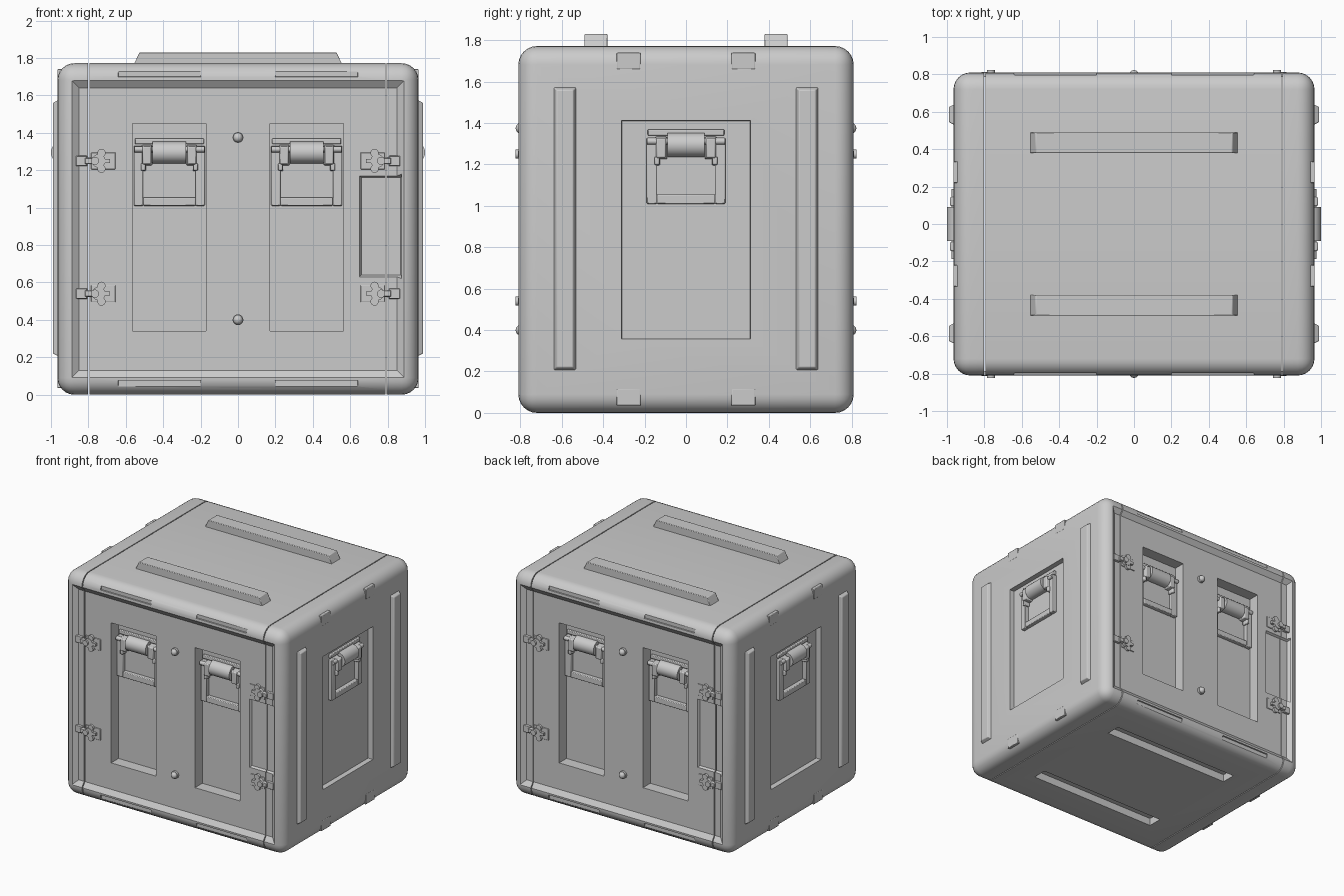
import bpy, bmesh
from math import radians, pi
from mathutils import Matrix, Vector

if "Cube" in bpy.data.objects:
    bpy.data.objects.remove(bpy.data.objects["Cube"])

# Parts are built facing the front (-y) and turned onto the other faces.
TURN = {n: Matrix.Rotation(radians(a), 4, 'Z')
        for n, a in (("front", 0), ("right", 90), ("back", 180), ("left", 270))}
TURN["top"] = Matrix.Rotation(radians(-90), 4, 'X')
TURN["bottom"] = Matrix.Rotation(radians(90), 4, 'X')


def block(bm, u0, u1, v0, v1, inner, outer, taper=0.0):
    """Slab from depth inner to outer; its outer face shrinks by taper."""
    vs = []
    for d, t in ((inner, 0), (outer, taper)):
        for u, v in ((u0 + t, v0 + t), (u1 - t, v0 + t), (u1 - t, v1 - t), (u0 + t, v1 - t)):
            vs.append(bm.verts.new((u, -d, v)))
    for f in ((0, 1, 2, 3), (7, 6, 5, 4), (0, 4, 5, 1), (1, 5, 6, 2), (2, 6, 7, 3), (3, 7, 4, 0)):
        bm.faces.new([vs[i] for i in f])


def rod(bm, centre, radius, length, axis, sides=20):
    rot = Matrix.Rotation(pi / 2, 4, 'Y' if axis == 'X' else 'X')
    bmesh.ops.create_cone(bm, cap_ends=True, segments=sides, radius1=radius, radius2=radius,
                          depth=length, matrix=Matrix.Translation(centre) @ rot)


def finish(name, bm, face="front", bevel=0.0):
    bm.transform(TURN[face])
    bmesh.ops.recalc_face_normals(bm, faces=bm.faces)
    me = bpy.data.meshes.new(name)
    bm.to_mesh(me)
    bm.free()
    ob = bpy.data.objects.new(name, me)
    bpy.context.collection.objects.link(ob)
    me.shade_smooth()
    me.set_sharp_from_angle(angle=radians(32))
    if bevel:
        m = ob.modifiers.new("bevel", 'BEVEL')
        m.width, m.segments, m.limit_method = bevel, 2, 'ANGLE'
    return ob


def slab(name, face, *dims, bevel=0.0):
    bm = bmesh.new()
    block(bm, *dims)
    return finish(name, bm, face, bevel)


# Cutters: sunken faces, handle recesses, latch reliefs, edge notches, stacking grooves
cutters = []


def cut(face, *dims):
    ob = slab("cutter", face, *dims)
    ob.hide_render = True
    cutters.append(ob)


for face in ("front", "back"):
    cut(face, -0.85, 0.85, 0.13, 1.64, 0.782, 0.832, -0.07)
    for s in (-1, 1):
        u0, u1 = sorted((s * 0.17, s * 0.565))
        cut(face, u0, u1, 0.34, 1.45, 0.69, 0.86)
        u0, u1 = sorted((s * 0.2, s * 0.64))
        cut(face, u0, u1, 1.70, 1.75, 0.797, 0.86, -0.005)
        cut(face, u0, u1, 0.025, 0.075, 0.797, 0.86, -0.005)
    cut(face, 0.66, 0.87, 0.64, 1.16, 0.765, 0.80, -0.02)
for face in ("right", "left"):
    cut(face, -0.31, 0.31, 0.36, 1.41, 0.925, 1.01, -0.004)
for s in (-1, 1):
    v0, v1 = sorted((s * 0.375, s * 0.49))
    cut("bottom", -0.57, 0.57, v0, v1, -0.06, 0.03)

# Shell: one rounded box sliced into a middle body and two end lids
def shell(name, x0, x1):
    bm = bmesh.new()
    bmesh.ops.create_cube(bm, size=1)
    bmesh.ops.scale(bm, vec=(1.93, 1.62, 1.772), verts=bm.verts)
    bmesh.ops.translate(bm, vec=(0, 0, 0.886), verts=bm.verts)
    bmesh.ops.bevel(bm, geom=bm.edges[:], offset=0.09, segments=6, profile=0.5, affect='EDGES')
    for x, n in ((x0, -1), (x1, 1)):
        if abs(x) < 0.96:
            r = bmesh.ops.bisect_plane(bm, geom=bm.verts[:] + bm.edges[:] + bm.faces[:],
                                       plane_co=Vector((x, 0, 0)), plane_no=Vector((n, 0, 0)),
                                       clear_outer=True)
            edges = [e for e in r["geom_cut"] if isinstance(e, bmesh.types.BMEdge)]
            bmesh.ops.contextual_create(bm, geom=edges)
    ob = finish(name, bm)
    for c in cutters:
        m = ob.modifiers.new("cut", 'BOOLEAN')
        m.operation, m.solver, m.object = 'DIFFERENCE', 'EXACT', c
    bpy.context.view_layer.update()
    me = bpy.data.meshes.new_from_object(ob.evaluated_get(bpy.context.evaluated_depsgraph_get()))
    ob.modifiers.clear()
    ob.data = me
    me.shade_smooth()
    me.set_sharp_from_angle(angle=radians(32))


shell("case_body", -0.795, 0.788)
shell("left_lid", -1, -0.802)
shell("right_lid", 0.795, 1)
for c in cutters:
    bpy.data.objects.remove(c)

# Stacking ribs on the top
for s in (-1, 1):
    v0, v1 = sorted((s * 0.38, s * 0.49))
    bm = bmesh.new()
    block(bm, -0.56, 0.56, v0, v1, 1.76, 1.83)
    for v in bm.verts:
        if v.co.y < -1.8:
            v.co.x *= 0.94
    finish("top_rib", bm, "top", 0.004)

# Upright side ribs and corner lugs on the lids
for face in ("right", "left"):
    for s in (-1, 1):
        u0, u1 = sorted((s * 0.525, s * 0.645))
        slab("side_rib", face, u0, u1, 0.20, 1.58, 0.95, 0.99, 0.02, bevel=0.005)
        u0, u1 = sorted((s * 0.22, s * 0.335))
        for v0, v1 in ((1.66, 1.74), (0.035, 0.115)):
            slab("lid_lug", face, u0, u1, v0, v1, 0.90, 0.966, bevel=0.004)


# Folding handle: mounting frame, hinge rod, arms and round grip
def handle(face, u, floor):
    y = floor
    bm = bmesh.new()
    for s in (-1, 1):
        a, b = sorted((s * 0.14, s * 0.19))
        block(bm, u + a, u + b, 1.01, 1.33, y - 0.01, y + 0.032)
    block(bm, u - 0.14, u + 0.14, 1.01, 1.055, y - 0.01, y + 0.032)
    block(bm, u - 0.185, u + 0.185, 1.34, 1.37, y - 0.01, y + 0.018)
    finish("handle_frame", bm, face, 0.005)
    bm = bmesh.new()
    rod(bm, (u, -y - 0.035, 1.312), 0.016, 0.375, 'X', 12)
    rod(bm, (u, -y - 0.017, 1.295), 0.058, 0.18, 'X', 28)
    finish("handle_grip", bm, face)
    for s in (-1, 1):
        bm = bmesh.new()
        a, b = sorted((s * 0.09, s * 0.15))
        block(bm, u + a, u + b, 1.225, 1.335, y, y + 0.06, 0.008)
        a, b = sorted((s * 0.125, s * 0.155))
        block(bm, u + a, u + b, 1.195, 1.24, y, y + 0.05, 0.004)
        finish("handle_arm", bm, face, 0.006)


for face in ("front", "back"):
    handle(face, -0.367, 0.69)
    handle(face, 0.367, 0.69)
for face in ("right", "left"):
    handle(face, 0, 0.925)


# Twist latch: keeper on the lid, base plate on the body, butterfly turn key
def latch(face, s, z):
    def part(bm, a, b, v0, v1, d0, d1, t=0.0):
        u0, u1 = sorted((s * a, s * b))
        block(bm, u0, u1, z + v0, z + v1, d0, d1, t)
    bm = bmesh.new()
    part(bm, 0.805, 0.87, -0.03, 0.03, 0.76, 0.80, 0.004)
    part(bm, 0.77, 0.82, -0.018, 0.018, 0.785, 0.812, 0.003)
    finish("latch_keeper", bm, face, 0.003)
    bm = bmesh.new()
    part(bm, 0.655, 0.785, -0.045, 0.045, 0.75, 0.788)
    finish("latch_plate", bm, face, 0.003)
    bm = bmesh.new()
    rod(bm, (s * 0.745, -0.795, z), 0.036, 0.03, 'Y')
    rod(bm, (s * 0.765, -0.808, z), 0.022, 0.03, 'Y', 14)
    for k in (-1, 1):
        rod(bm, (s * 0.73, -0.797, z + k * 0.042), 0.022, 0.018, 'Y', 14)
    part(bm, 0.685, 0.745, -0.011, 0.011, 0.78, 0.808)
    finish("latch_key", bm, face)


for face in ("front", "back"):
    for z in (1.25, 0.54):
        for s in (-1, 1):
            latch(face, s, z)
    # Valve knobs on the centre strip
    for z in (1.375, 0.40):
        bm = bmesh.new()
        rod(bm, (0, -0.787, z), 0.029, 0.024, 'Y')
        bmesh.ops.create_uvsphere(bm, u_segments=16, v_segments=10, radius=0.026,
                                  matrix=Matrix.Translation((0, -0.797, z)))
        finish("valve_knob", bm, face)
